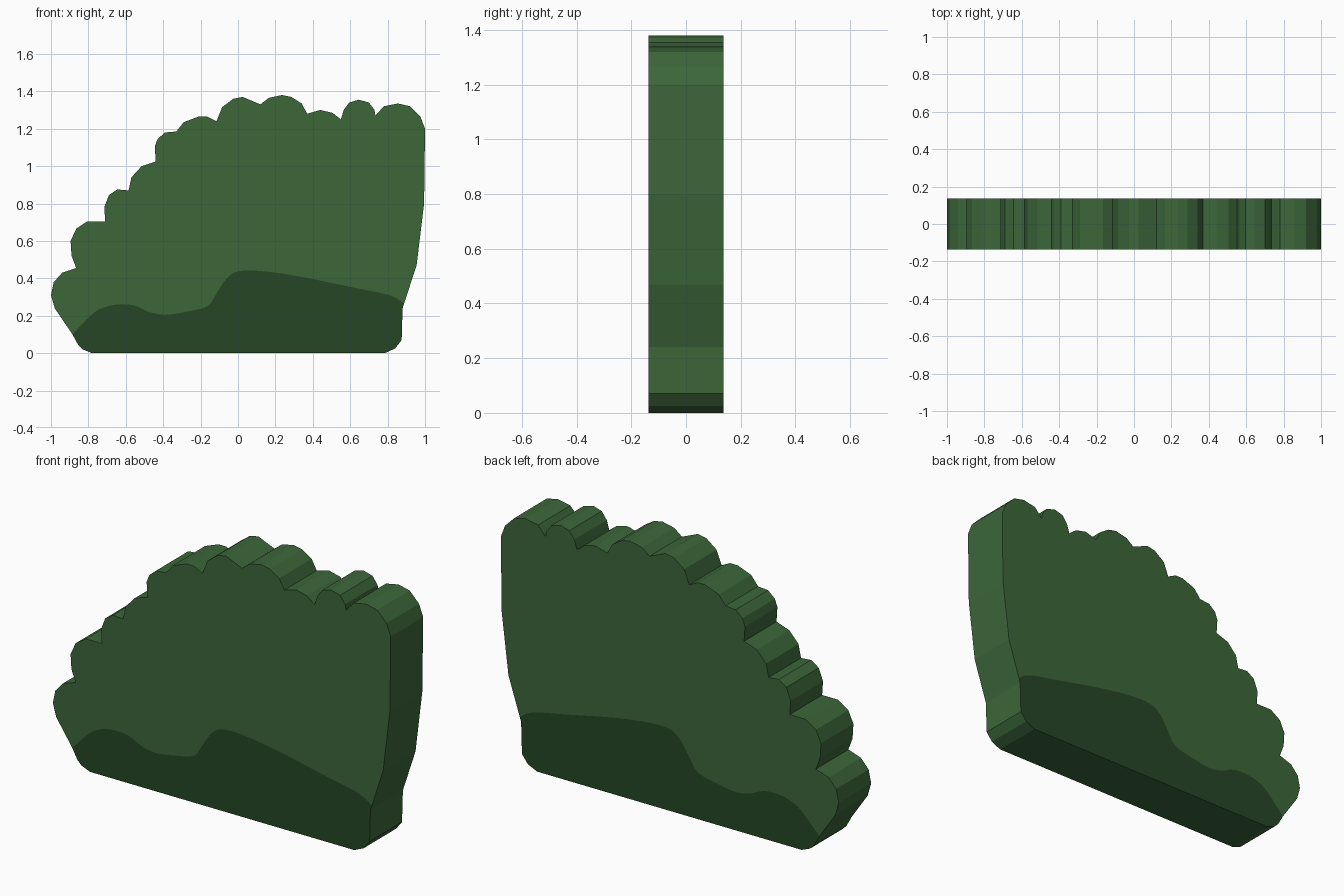
import bpy, bmesh
from mathutils import Vector

if "Cube" in bpy.data.objects:
    bpy.data.objects.remove(bpy.data.objects["Cube"])

HALF = 0.137  # half thickness of the slab

# Leafy crown outline, clockwise (x, z), from the ridge's left end to its right end
LEFT = [(-.885, .10), (-.98, .24), (-1, .31), (-.985, .38), (-.94, .43), (-.865, .455),
        (-.89, .52), (-.895, .6), (-.865, .665), (-.805, .705), (-.71, .705),
        (-.715, .78), (-.69, .845), (-.645, .875), (-.585, .87),
        (-.57, .94), (-.515, 1.0), (-.44, 1.025),
        (-.445, 1.105), (-.43, 1.145), (-.39, 1.18), (-.33, 1.185)]
TOP = [(-.29, 1.235), (-.21, 1.265), (-.165, 1.265), (-.115, 1.24),
       (-.085, 1.315), (-.025, 1.36), (.025, 1.37), (.12, 1.33),
       (.165, 1.365), (.235, 1.38), (.285, 1.37), (.34, 1.335), (.37, 1.28),
       (.44, 1.3), (.505, 1.285), (.55, 1.25),
       (.565, 1.3), (.595, 1.34), (.645, 1.355), (.7, 1.34), (.73, 1.3), (.735, 1.27)]
RIGHT = [(.78, 1.32), (.855, 1.335), (.92, 1.32), (.975, 1.265), (1, 1.2),
         (.995, .8), (.955, .47), (.888, .265)]
# Foot of the bush, continuing clockwise
FOOT = [(.88, .24), (.875, .07), (.84, .025), (.785, 0),
        (-.78, 0), (-.83, .02), (-.855, .045)]
# Control points of the dark undergrowth's wavy top, left to right
RIDGE = [(-.885, .10), (-.805, .185), (-.74, .235), (-.65, .26), (-.555, .255),
         (-.475, .22), (-.39, .205), (-.285, .22), (-.165, .25), (-.115, .32),
         (-.06, .40), (0, .437), (.115, .44), (.33, .41), (.595, .355),
         (.81, .31), (.888, .265)]


def smooth_line(points, steps=3):
    """Catmull-Rom interpolation, leaving out both end points."""
    p = [Vector(q) for q in points]
    p = [p[0]] + p + [p[-1]]
    out = []
    for a, b, c, d in zip(p, p[1:], p[2:], p[3:]):
        for i in range(steps):
            t = i / steps
            out.append(0.5 * (2 * b + (c - a) * t + (2 * a - 5 * b + 4 * c - d) * t * t
                              + (3 * b - a - 3 * c + d) * t ** 3))
    return out[1:]


def material(name, colour):
    m = bpy.data.materials.new(name)
    m.diffuse_color = (*colour, 1)
    m.use_nodes = True
    m.node_tree.nodes["Principled BSDF"].inputs["Base Color"].default_value = m.diffuse_color
    return m


crown = LEFT + TOP + RIGHT
ridge = smooth_line(RIDGE)
bm = bmesh.new()
rims = []
for y in (-HALF, HALF):
    up, low, mid = ([bm.verts.new((x, y, z)) for x, z in pts] for pts in (crown, FOOT, ridge))
    # Leaf face above the ridge, dark undergrowth face below it
    bm.faces.new(up + mid[::-1]).material_index = 0
    bm.faces.new([up[0]] + mid + [up[-1]] + low).material_index = 1
    rims.append(up + low)

# Rim joining front and back
front, back = rims
n = len(front)
for i in range(n):
    j = (i + 1) % n
    bm.faces.new((front[i], front[j], back[j], back[i])).material_index = 0

bmesh.ops.recalc_face_normals(bm, faces=bm.faces)
mesh = bpy.data.meshes.new("bush")
bm.to_mesh(mesh)
bm.free()
mesh.materials.append(material("leaf green", (0.045, 0.135, 0.042)))
mesh.materials.append(material("dark undergrowth green", (0.019, 0.061, 0.019)))
bush = bpy.data.objects.new("bush", mesh)
bpy.context.collection.objects.link(bush)
